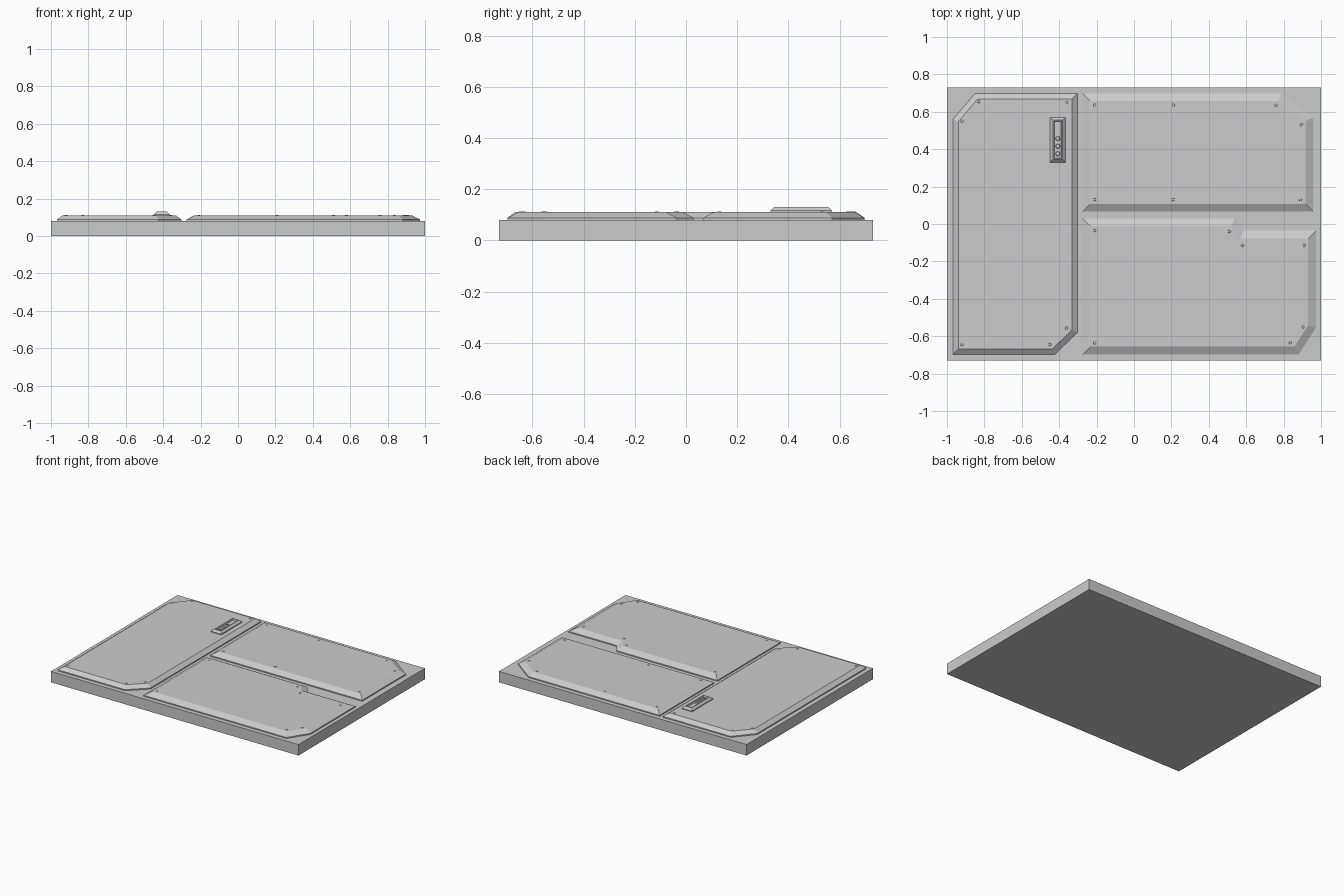
import bpy, bmesh
from mathutils import Vector

if "Cube" in bpy.data.objects:
    bpy.data.objects.remove(bpy.data.objects["Cube"])


def offset(pts, d):
    """Mitred inward offset of a counter-clockwise outline."""
    out = []
    for i, p in enumerate(pts):
        p, a, b = Vector(p), Vector(pts[i - 1]), Vector(pts[(i + 1) % len(pts)])
        e1, e2 = (p - a).normalized(), (b - p).normalized()
        n1, n2 = Vector((-e1.y, e1.x)), Vector((-e2.y, e2.x))
        out.append(p + (n1 + n2) * d / (1 + n1.dot(n2)))
    return out


def layered(name, outline, rings):
    """Closed solid from one outline repeated at (inset, z) levels."""
    bm = bmesh.new()
    loops = [[bm.verts.new((q.x, q.y, z)) for q in offset(outline, d)] for d, z in rings]
    n = len(outline)
    for lo, hi in zip(loops, loops[1:]):
        for i in range(n):
            j = (i + 1) % n
            bm.faces.new((lo[i], lo[j], hi[j], hi[i]))
    bm.faces.new(loops[0][::-1])
    bm.faces.new(loops[-1])
    me = bpy.data.meshes.new(name)
    bm.to_mesh(me)
    bm.free()
    ob = bpy.data.objects.new(name, me)
    bpy.context.collection.objects.link(ob)
    return ob


def rect(x0, x1, y0, y1):
    return [(x0, y0), (x1, y0), (x1, y1), (x0, y1)]


def studs(name, spots, r, z0, z1, sides):
    """Row of small tapered studs in one mesh."""
    bm = bmesh.new()
    for x, y in spots:
        res = bmesh.ops.create_cone(bm, cap_ends=True, segments=sides,
                                    radius1=r, radius2=r * 0.75, depth=z1 - z0)
        bmesh.ops.translate(bm, verts=res["verts"], vec=(x, y, (z0 + z1) / 2))
    me = bpy.data.meshes.new(name)
    bm.to_mesh(me)
    bm.free()
    bpy.context.collection.objects.link(bpy.data.objects.new(name, me))


# Base slab
layered("base_slab", rect(-1, 1, -0.73, 0.73), [(0, 0), (0, 0.08)])

# Raised armour plates with sloped rims
left = [(-0.968, -0.698), (-0.425, -0.698), (-0.302, -0.58), (-0.302, 0.698),
        (-0.85, 0.698), (-0.968, 0.56)]
upper = [(-0.275, 0.067), (0.957, 0.067), (0.957, 0.57), (0.785, 0.698), (-0.275, 0.698)]
lower = [(-0.275, -0.698), (0.88, -0.698), (0.973, -0.555), (0.973, -0.035),
         (0.588, -0.035), (0.54, 0.03), (-0.275, 0.03)]
for name, outline, rim in (("left_plate", left, 0.03), ("upper_right_plate", upper, 0.04),
                           ("lower_right_plate", lower, 0.042)):
    layered(name, outline, [(0, 0.08), (0, 0.088), (rim, 0.11)])

# Rivets near the plate corners
studs("rivets", [(-0.92, 0.55), (-0.83, 0.655), (-0.36, 0.65), (-0.92, -0.645),
                 (-0.45, -0.645), (-0.36, -0.557),
                 (-0.21, 0.635), (0.21, 0.635), (0.76, 0.635), (0.895, 0.53),
                 (-0.21, 0.13), (0.21, 0.13), (0.89, 0.13),
                 (-0.21, -0.035), (0.51, -0.04), (0.58, -0.115), (0.91, -0.115),
                 (-0.21, -0.635), (0.835, -0.635), (0.905, -0.55)],
      0.009, 0.108, 0.1125, 8)

# Control box with a recessed panel and three buttons
layered("control_box", rect(-0.448, -0.367, 0.33, 0.57),
        [(0, 0.108), (0, 0.116), (0.014, 0.13), (0.019, 0.13), (0.023, 0.12)])
studs("control_buttons", [(-0.407, y) for y in (0.457, 0.416, 0.376)], 0.013, 0.118, 0.127, 16)
